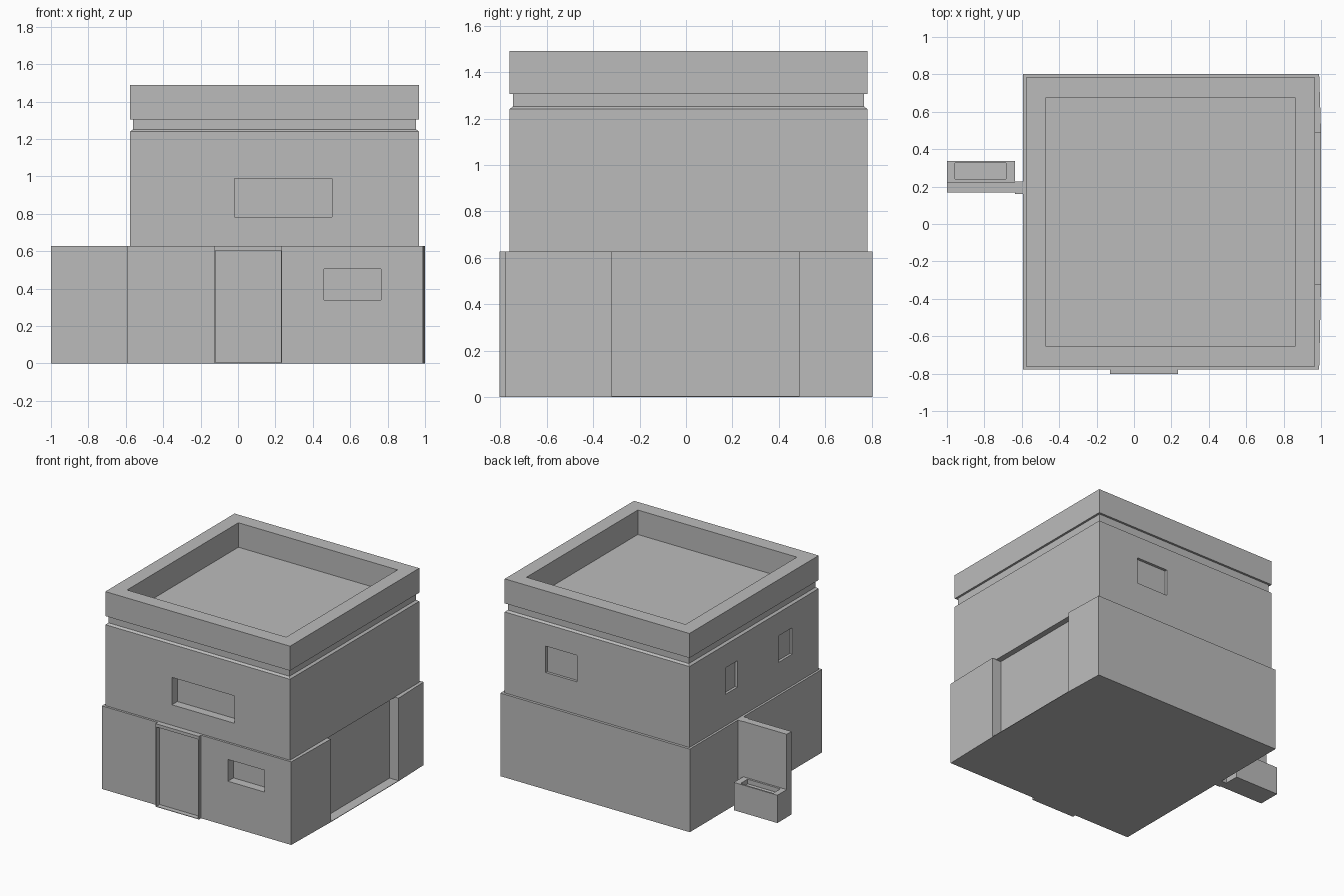
import bpy
import bmesh

cube = bpy.data.objects.get("Cube")
if cube:
    bpy.data.objects.remove(cube, do_unlink=True)

# Single plain wall colour
plaster = bpy.data.materials.new("plain_grey")
plaster.use_nodes = True
GREY = (0.5, 0.5, 0.5, 1)
plaster.diffuse_color = GREY
plaster.node_tree.nodes["Principled BSDF"].inputs["Base Color"].default_value = GREY


def loft(name, rings):
    """Closed solid through rings of equal point count, capped at both ends."""
    bm = bmesh.new()
    loops = [[bm.verts.new(p) for p in ring] for ring in rings]
    for a, b in zip(loops, loops[1:]):
        for i in range(len(a)):
            j = (i + 1) % len(a)
            bm.faces.new((a[i], a[j], b[j], b[i]))
    bm.faces.new(loops[0][::-1])
    bm.faces.new(loops[-1])
    bmesh.ops.recalc_face_normals(bm, faces=bm.faces)
    mesh = bpy.data.meshes.new(name)
    bm.to_mesh(mesh)
    bm.free()
    mesh.materials.append(plaster)
    obj = bpy.data.objects.new(name, mesh)
    bpy.context.collection.objects.link(obj)
    return obj


def prism(name, outline, z0, z1):
    return loft(name, [[(x, y, z) for x, y in outline] for z in (z0, z1)])


def rect(x0, x1, y0, y1, inset=0):
    x0, x1, y0, y1 = x0 + inset, x1 - inset, y0 + inset, y1 - inset
    return [(x0, y0), (x1, y0), (x1, y1), (x0, y1)]


def box(name, x0, x1, y0, y1, z0, z1):
    return prism(name, rect(x0, x1, y0, y1), z0, z1)


def cut(target, *bounds):
    """Carve a box-shaped recess and discard the cutter."""
    cutter = box("cutter", *bounds)
    cutter.hide_render = True
    mod = target.modifiers.new("recess", "BOOLEAN")
    mod.operation = "DIFFERENCE"
    mod.solver = "EXACT"
    mod.object = cutter
    bpy.context.view_layer.objects.active = target
    bpy.ops.object.modifier_apply(modifier=mod.name)
    bpy.data.objects.remove(cutter, do_unlink=True)


# Lower storey with a wide side bay, standing on a thin floor plate
LEFT, FRONT, BACK, TOP, FLOOR = -0.594, -0.778, 0.803, 0.628, 0.004
corners = [(LEFT, FRONT), (0.99, FRONT), (1.0, -0.32), (1.0, 0.49),
           (0.99, BACK), (LEFT, BACK)]
bay = [(0.925, -0.32), (0.925, 0.49)]
prism("floor_plate", corners, 0, FLOOR)
lower = prism("lower_storey", corners[:3] + bay + corners[3:], FLOOR, TOP)

# Upper storey, neck, parapet and sunken roof as one stepped profile
UP = (-0.577, 0.968, -0.761, 0.783)
profile = [(0.625, 0), (1.24, 0), (1.252, 0.016), (1.305, 0.016),
           (1.305, 0), (1.49, 0), (1.49, 0.107), (1.305, 0.107)]
upper = loft("upper_storey",
             [[(x, y, z) for x, y in rect(*UP, inset)] for z, inset in profile])

# Doorway: thin projecting surround with a recessed door
surround = box("door_surround", -0.127, 0.235, -0.803, FRONT, 0, TOP)
for part in (surround, lower):
    cut(part, -0.12, 0.229, -0.9, -0.765, FLOOR, 0.604)

# Front windows
cut(lower, 0.46, 0.765, -0.9, FRONT + 0.067, 0.34, 0.505)
cut(upper, -0.02, 0.503, -0.9, UP[2] + 0.065, 0.783, 0.99)

# Shallow windows at the back and on the right-hand wall
cut(upper, 0.362, 0.625, UP[3] - 0.02, 0.9, 0.873, 1.073)
for y0, y1 in ((0.21, 0.35), (-0.445, -0.283)):
    cut(upper, -0.7, UP[0] + 0.02, y0, y1, 0.865, 1.065)

# Screen wall beside the house, with a trough behind it
box("screen_link", -0.636, LEFT, 0.16, 0.228, 0, TOP)
box("screen_wall", -1.0, -0.636, 0.168, 0.225, 0, TOP)
trough = box("trough", -1.0, -0.636, 0.225, 0.337, 0, 0.21)
cut(trough, -0.957, -0.684, 0.24, 0.325, 0.175, 0.3)
